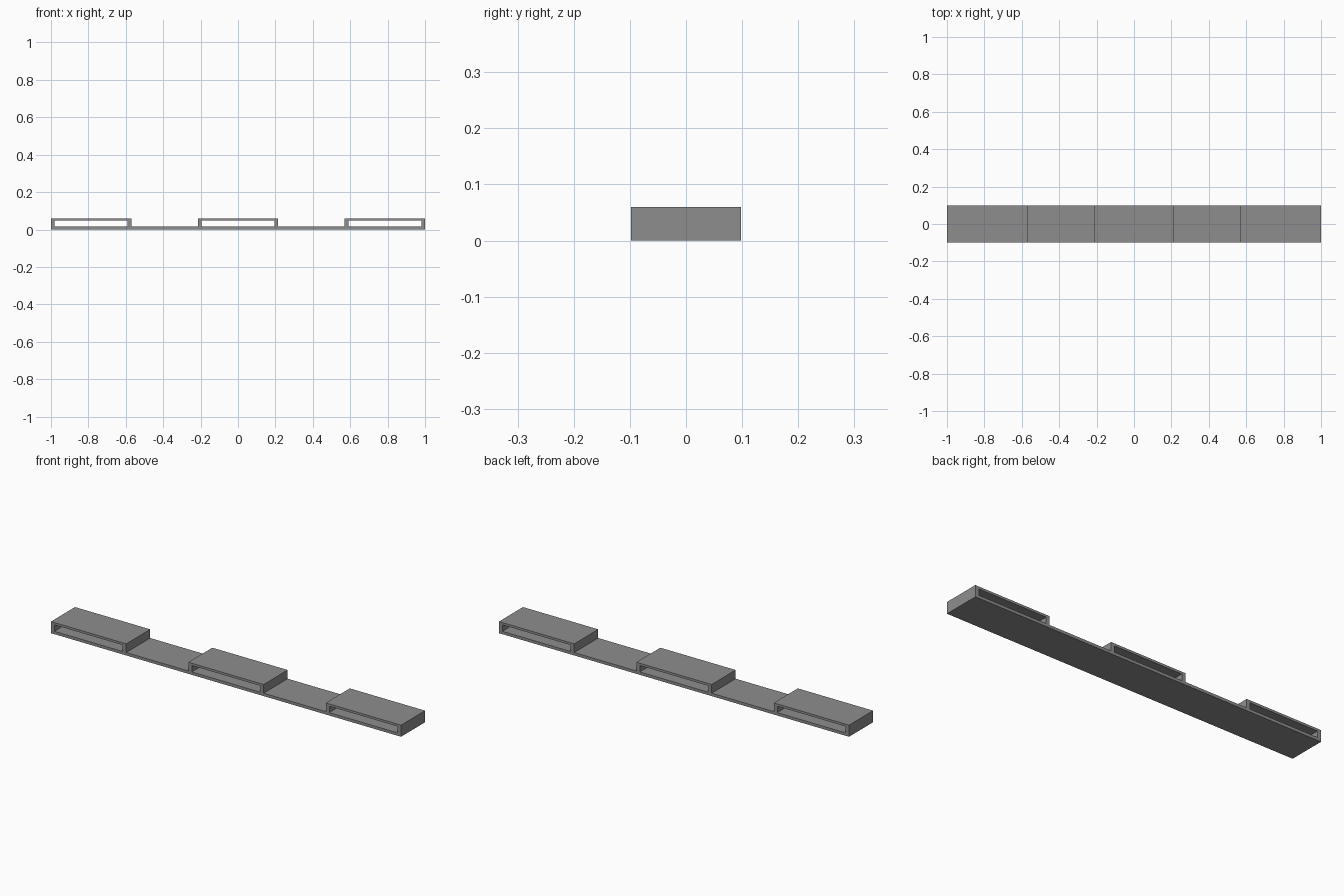
import bpy
import bmesh

if "Cube" in bpy.data.objects:
    bpy.data.objects.remove(bpy.data.objects["Cube"])

grey = bpy.data.materials.new("mid grey")
grey.diffuse_color = (0.27, 0.27, 0.27, 1)
grey.use_nodes = True
grey.node_tree.nodes["Principled BSDF"].inputs["Base Color"].default_value = grey.diffuse_color

DEPTH = 0.196     # along y
HEIGHT = 0.06
BASE = 0.015      # strip thickness
WALL = 0.02
ROOF = 0.012
HALF = 0.215      # half length of one sleeve


def extrude_profile(name, points):
    """Extrude a closed x-z outline along y, centred on y = 0."""
    bm = bmesh.new()
    face = bm.faces.new([bm.verts.new((x, -DEPTH / 2, z)) for x, z in points])
    ext = bmesh.ops.extrude_face_region(bm, geom=[face])
    moved = [v for v in ext["geom"] if isinstance(v, bmesh.types.BMVert)]
    bmesh.ops.translate(bm, verts=moved, vec=(0, DEPTH, 0))
    bmesh.ops.recalc_face_normals(bm, faces=bm.faces)
    mesh = bpy.data.meshes.new(name)
    bm.to_mesh(mesh)
    bm.free()
    mesh.materials.append(grey)
    obj = bpy.data.objects.new(name, mesh)
    bpy.context.collection.objects.link(obj)
    return obj


# long flat strip joining the sleeves
extrude_profile("base_strip", [(-1, 0), (1, 0), (1, BASE), (-1, BASE)])

# three open-ended sleeves: two walls and a roof standing on the strip
inner = HALF - WALL
under = HEIGHT - ROOF
for label, cx in (("left", -1 + HALF), ("middle", 0), ("right", 1 - HALF)):
    outline = [(-HALF, BASE), (-inner, BASE), (-inner, under), (inner, under),
               (inner, BASE), (HALF, BASE), (HALF, HEIGHT), (-HALF, HEIGHT)]
    extrude_profile(label + "_sleeve", [(cx + x, z) for x, z in outline])
